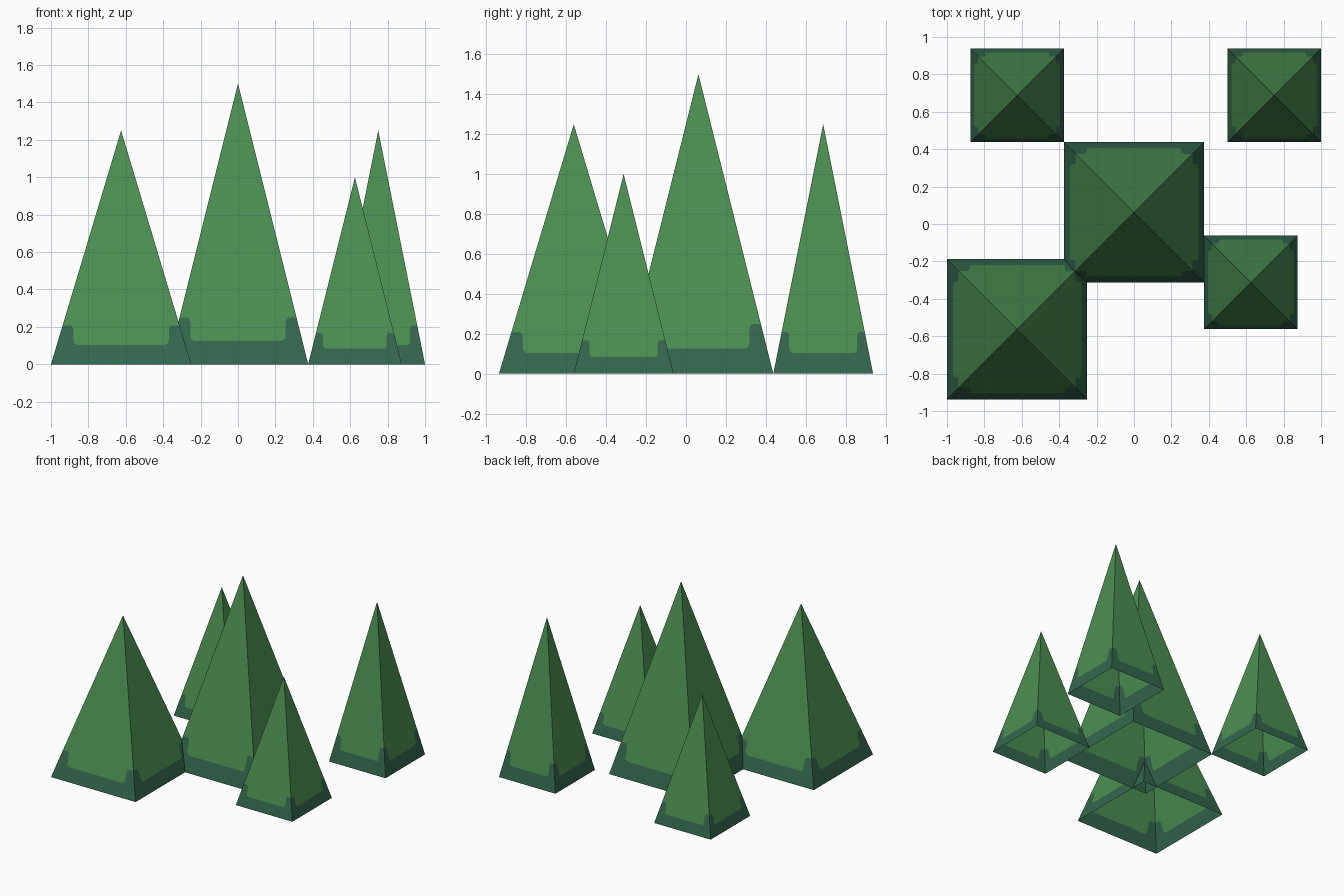
import bpy
import bmesh
from mathutils import Matrix, Vector
from math import pi

if "Cube" in bpy.data.objects:
    bpy.data.objects.remove(bpy.data.objects["Cube"])


def make_material(name, rgb):
    mat = bpy.data.materials.new(name)
    mat.diffuse_color = (*rgb, 1.0)
    mat.use_nodes = True
    mat.node_tree.nodes["Principled BSDF"].inputs["Base Color"].default_value = mat.diffuse_color
    return mat


leaf = make_material("leaf green", (0.070, 0.275, 0.083))
shade = make_material("dark teal green", (0.034, 0.135, 0.077))

# Right half of the painted band's top edge: (share of half width, share of height)
CONTOUR = [(5 / 6, 1 / 6), (0.72, 1 / 6), (0.695, 0.162), (0.68, 0.15),
           (0.68, 0.102), (0.67, 0.09), (0.63, 1 / 12)]
edge = CONTOUR + [(-u, v) for u, v in reversed(CONTOUR)]
band = [(-1, 0), (1, 0)] + edge
upper = [(0, 1)] + edge[::-1]


def tree(name, x, y, half, height):
    """Open-bottomed four-sided pyramid with a painted base band."""
    bm = bmesh.new()
    for i in range(4):
        turn = Matrix.Rotation(i * pi / 2, 3, 'Z')
        for index, outline in enumerate((upper, band)):
            verts = [bm.verts.new(turn @ Vector((u * half, (v - 1) * half, v * height)))
                     for u, v in outline]
            face = bm.faces.new(verts)
            face.material_index = index
    bmesh.ops.remove_doubles(bm, verts=bm.verts, dist=0.0005)
    # split into triangles so the stepped outline stays clean
    bmesh.ops.triangulate(bm, faces=bm.faces[:])
    bmesh.ops.recalc_face_normals(bm, faces=bm.faces)
    # make sure the sides face outward
    if sum(f.normal.dot(f.calc_center_median() * Vector((1, 1, 0))) for f in bm.faces) < 0:
        bmesh.ops.reverse_faces(bm, faces=bm.faces)
    mesh = bpy.data.meshes.new(name)
    bm.to_mesh(mesh)
    bm.free()
    mesh.materials.append(leaf)
    mesh.materials.append(shade)
    obj = bpy.data.objects.new(name, mesh)
    obj.location = (x, y, 0)
    bpy.context.collection.objects.link(obj)


# Grove of five trees
tree("tree_centre", 0, 0.0625, 0.375, 1.5)
tree("tree_front_left", -0.625, -0.5625, 0.375, 1.25)
tree("tree_front_right", 0.625, -0.3125, 0.25, 1.0)
tree("tree_back_right", 0.75, 0.6875, 0.25, 1.25)
tree("tree_back_left", -0.625, 0.6875, 0.25, 1.0)
